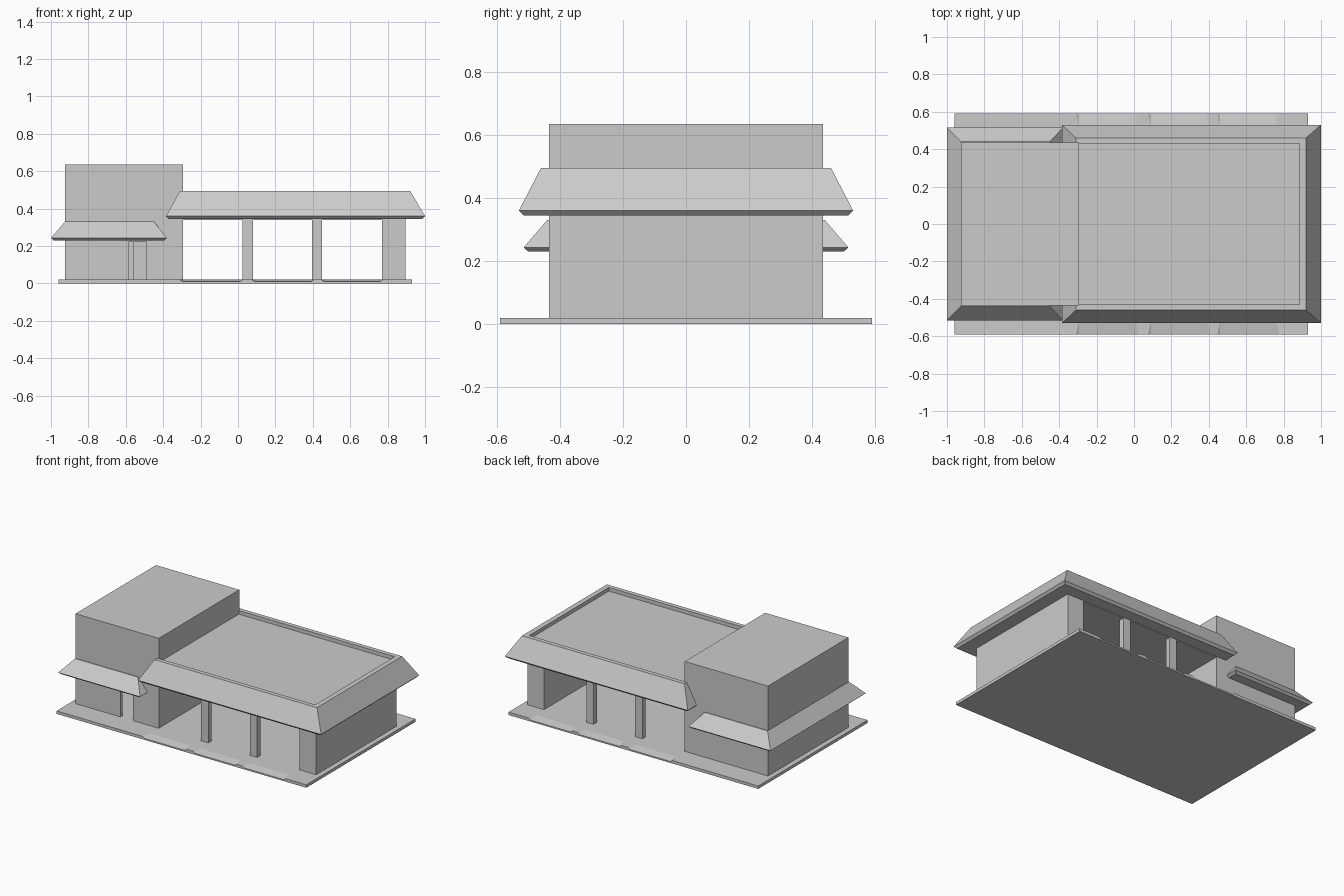
import bpy, bmesh

old = bpy.data.objects.get("Cube")
if old:
    bpy.data.objects.remove(old, do_unlink=True)

grey = bpy.data.materials.new("plain_grey")
grey.use_nodes = True
grey.diffuse_color = (0.6, 0.6, 0.6, 1)
grey.node_tree.nodes["Principled BSDF"].inputs["Base Color"].default_value = grey.diffuse_color


def skin(name, loops):
    """Join equal-length point loops into a closed solid."""
    bm = bmesh.new()
    rings = [[bm.verts.new(p) for p in loop] for loop in loops]
    n = len(rings[0])
    for a, b in zip(rings, rings[1:]):
        for i in range(n):
            j = (i + 1) % n
            bm.faces.new((a[i], a[j], b[j], b[i]))
    bm.faces.new(rings[0][::-1])
    bm.faces.new(rings[-1])
    bmesh.ops.recalc_face_normals(bm, faces=bm.faces)
    mesh = bpy.data.meshes.new(name)
    bm.to_mesh(mesh)
    bm.free()
    mesh.materials.append(grey)
    obj = bpy.data.objects.new(name, mesh)
    bpy.context.collection.objects.link(obj)
    return obj


def stack(name, levels):
    """Rectangular loops (x0, x1, half_depth, z) skinned upward."""
    return skin(name, [[(x0, -y, z), (x1, -y, z), (x1, y, z), (x0, y, z)]
                       for x0, x1, y, z in levels])


def box(name, x0, x1, y0, y1, z0, z1):
    return skin(name, [[(x0, y0, z), (x1, y0, z), (x1, y1, z), (x0, y1, z)]
                       for z in (z0, z1)])


# Base slab with a shallow ramp at the edge of every bay
SLAB, DIP, FLARE = 0.02, 0.01, 0.015
bays = [(-0.295, 0.01), (0.09, 0.39), (0.46, 0.76)]
stations = [(-0.96, -0.96, SLAB)]
for a, b in bays:
    stations += [(a - FLARE, a - 0.002, SLAB), (a, a, DIP),
                 (b, b, DIP), (b + FLARE, b + 0.002, SLAB)]
stations.append((0.93, 0.93, SLAB))
skin("base_slab", [[(xo, -0.59, 0), (xo, -0.59, z), (xi, -0.53, SLAB),
                    (xi, 0.53, SLAB), (xo, 0.59, z), (xo, 0.59, 0)]
                   for xo, xi, z in stations])

# Tall block with a doorway leading into a hollow ground floor
tower = box("tall_block", -0.925, -0.295, -0.435, 0.435, 0.01, 0.635)
for cutter in (box("room_cutter", -0.9, -0.32, -0.41, 0.41, SLAB, 0.225),
               box("door_cutter", -0.585, -0.49, -0.5, -0.4, SLAB, 0.22)):
    cut = tower.modifiers.new(cutter.name, 'BOOLEAN')
    cut.operation = 'DIFFERENCE'
    cut.solver = 'EXACT'
    cut.object = cutter
    cutter.hide_render = True
    cutter.hide_set(True)
box("room_partition", -0.9, -0.56, 0.1, 0.13, SLAB, 0.225)

# Sloped canopy around the tall block
stack("canopy", [(-0.985, -0.395, 0.50, 0.23), (-1.0, -0.38, 0.515, 0.243),
                 (-0.925, -0.45, 0.44, 0.33)])

# Open hall: end wall, ceiling and columns
box("end_wall", 0.77, 0.895, -0.435, 0.435, 0.01, 0.35)
box("hall_ceiling", -0.3, 0.77, -0.435, 0.435, 0.34, 0.36)
for x in (0.025, 0.395):
    for side, y in (("front", -0.435), ("back", 0.4)):
        box(side + "_column", x, x + 0.055, y, y + 0.035, 0.01, 0.345)

# Hall roof: angled lip, sloped skirt, parapet rim and sunken deck
stack("hall_roof", [(-0.37, 0.985, 0.515, 0.345), (-0.385, 1.0, 0.53, 0.36),
                    (-0.31, 0.92, 0.46, 0.495), (-0.31, 0.885, 0.43, 0.495),
                    (-0.31, 0.885, 0.43, 0.47)])
